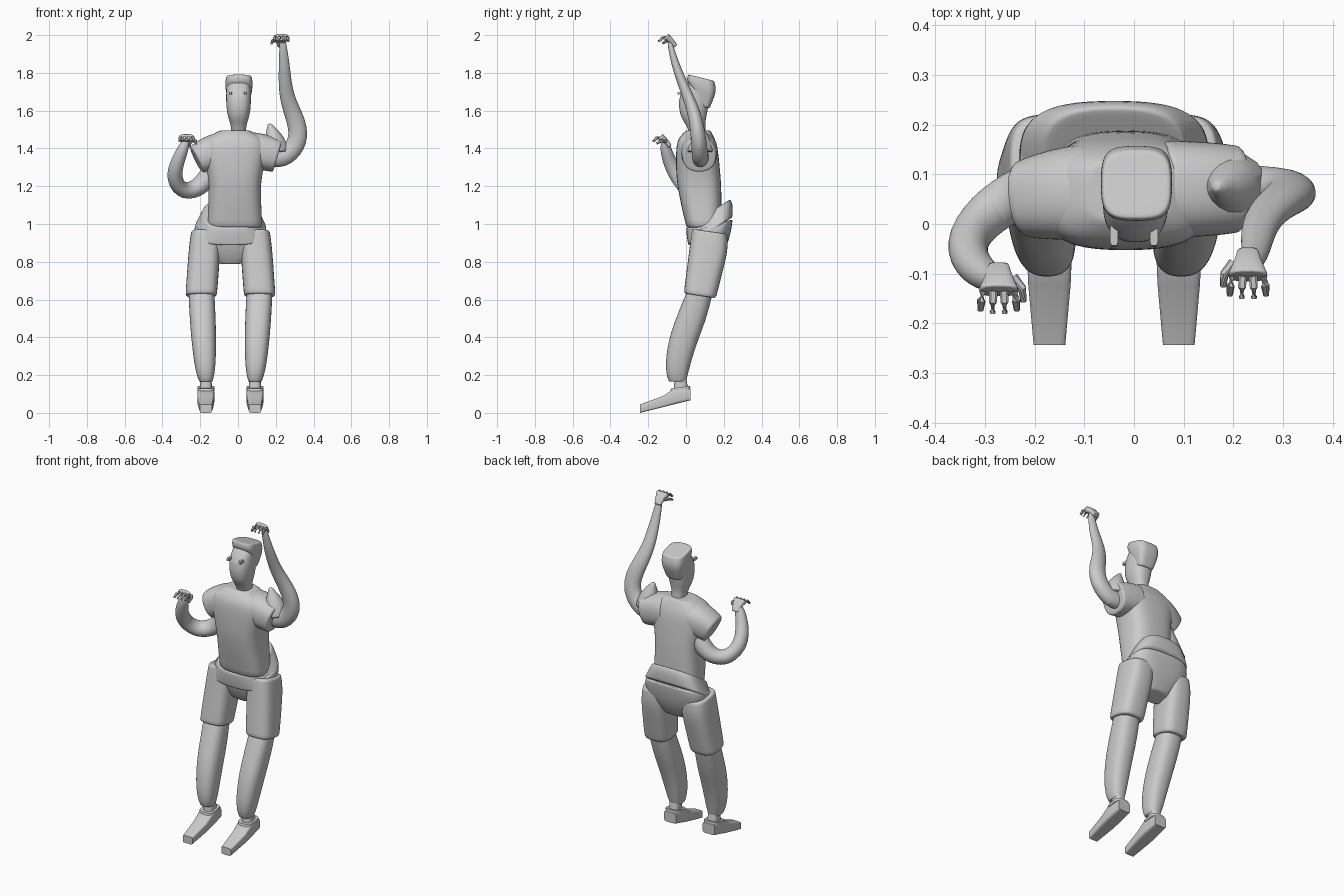
import bpy, bmesh, math
from mathutils import Vector

old = bpy.data.objects.get("Cube")
if old:
    bpy.data.objects.remove(old)

grey = bpy.data.materials.new("plain grey")
grey.use_nodes = True
grey.diffuse_color = (.6, .6, .6, 1)
grey.node_tree.nodes["Principled BSDF"].inputs["Base Color"].default_value = grey.diffuse_color

hips_x = -.04  # centre line of the lower body
sides = {"right": -1, "left": 1}


def squircle(sides_count, power):
    """Unit cross-section: a circle that grows squarer as the power rises."""
    for i in range(sides_count):
        angle = math.tau * (i + .5) / sides_count
        yield [math.copysign(abs(t) ** (2 / power), t) for t in (math.cos(angle), math.sin(angle))]


def loft(name, rings, power=2, sides_count=16, smooth=2):
    """Skin over rings of (centre, half axis, half axis), with crisp flat ends."""
    def shrunk(ring):
        centre, across, along = ring
        return centre, across * .95, along * .95

    rings = [shrunk(rings[0]), *rings, shrunk(rings[-1])]
    bm = bmesh.new()
    loops = [[bm.verts.new(centre + across * p + along * q)
              for p, q in squircle(sides_count, power)]
             for centre, across, along in rings]
    for lower, upper in zip(loops, loops[1:]):
        for i in range(sides_count):
            bm.faces.new((lower[i - 1], lower[i], upper[i], upper[i - 1]))
    bm.faces.new(loops[0])
    bm.faces.new(loops[-1])
    bmesh.ops.recalc_face_normals(bm, faces=bm.faces)
    mesh = bpy.data.meshes.new(name)
    bm.to_mesh(mesh)
    bm.free()
    mesh.materials.append(grey)
    part = bpy.data.objects.new(name, mesh)
    bpy.context.collection.objects.link(part)
    if smooth:
        part.modifiers.new("smooth", 'SUBSURF').levels = smooth
    bpy.ops.object.select_all(action='DESELECT')
    part.select_set(True)
    bpy.context.view_layer.objects.active = part
    bpy.ops.object.shade_smooth_by_angle(angle=math.radians(40))


def stack(name, rows, x_low, x_high=None, tilt=0, power=3, **options):
    """Rows of (height, half width, front, back) from the bottom up; tilt lifts the back."""
    x_high = x_low if x_high is None else x_high
    bottom, top = rows[0][0], rows[-1][0]
    rings = []
    for height, width, front, back in rows:
        x = x_low + (x_high - x_low) * (height - bottom) / (top - bottom)
        depth = (back - front) / 2
        rings.append((Vector((x, front + depth, height)),
                      Vector((width, 0, 0)), Vector((0, depth, depth * tilt))))
    loft(name, rings, power, **options)


def limb(name, path, start, end, flat=1, **options):
    """Tube along a path; it thins faster towards the end and may be flattened."""
    points = [Vector(p) for p in path]
    last = len(points) - 1
    rings = []
    for i, point in enumerate(points):
        heading = (points[min(i + 1, last)] - points[max(i - 1, 0)]).normalized()
        reference = Vector((0, 1, 0)) if abs(heading.y) < .9 else Vector((0, 0, 1))
        across = heading.cross(reference).normalized()
        radius = start + (end - start) * (i / last) ** 2
        rings.append((point, across * radius, across.cross(heading) * radius * flat))
    loft(name, rings, **options)


def hand(side, wrist, thumb_side):
    """Palm bent forward from the wrist, four hooked fingers and a thumb."""
    wrist = Vector(wrist)
    knuckles = wrist + Vector((0, -.03, .02))
    limb(side + "_palm", [wrist + Vector((0, .02, -.03)), wrist, knuckles],
         .022, .042, flat=.5, power=3, smooth=1)
    finger = dict(start=.009, end=.006, power=3, sides_count=8, smooth=0)
    for i in range(4):
        offset = (i - 1.5) * .021
        reach = .045 - abs(offset) / 4
        base = knuckles + Vector((offset, 0, -.004))
        limb(f"{side}_finger_{i + 1}", [base, base + Vector((offset / 9, -reach / 2, 0)),
                                        base + Vector((offset / 6, -reach, -.018))], **finger)
    base = wrist + Vector((thumb_side * .03, 0, 0))
    limb(side + "_thumb", [base, base + Vector((thumb_side * .017, -.025, 0)),
                           base + Vector((thumb_side * .02, -.05, -.014))], **finger)


# shirt body, broad at the shoulders
stack("shirt", [(.98, .15, 0, .19), (1.2, .135, -.05, .19), (1.3, .155, -.055, .18),
                (1.41, .18, -.055, .17), (1.46, .15, -.04, .15), (1.495, .08, 0, .13)], -.017)

# sleeves: a drooping one on the right, a flared one with a raised fold on the left
limb("right_sleeve", [(-.08, .065, 1.39), (-.15, .06, 1.375), (-.22, .05, 1.34)],
     .1, .08, power=2.4)
limb("left_sleeve", [(.06, .07, 1.39), (.14, .07, 1.38), (.21, .07, 1.36)],
     .1, .09, power=2.4)
limb("left_sleeve_fold", [(.2, .075, 1.38), (.195, .075, 1.45), (.165, .075, 1.53)],
     .08, .01, sides_count=8, smooth=1)

# arms
limb("right_arm", [(-.13, .08, 1.29), (-.2, .08, 1.19), (-.29, .03, 1.165), (-.34, -.03, 1.23),
                   (-.33, -.08, 1.31), (-.29, -.11, 1.4), (-.275, -.11, 1.44)], .055, .02)
limb("left_arm", [(.13, .08, 1.37), (.24, .075, 1.34), (.315, .07, 1.42), (.32, .06, 1.51),
                  (.285, .04, 1.6), (.25, 0, 1.7), (.245, -.06, 1.85), (.237, -.085, 1.96)],
     .06, .018, flat=.75)
hand("right", (-.272, -.105, 1.44), 1)
hand("left", (.229, -.075, 1.97), -1)

# head leaning forward to the face, capped by hair with a short brim
stack("head", [(1.45, .038, .03, .11), (1.53, .04, 0, .1), (1.57, .062, -.035, .11),
               (1.68, .07, -.046, .13), (1.76, .06, .02, .13)], .003, power=2.5)
stack("hair", [(1.62, .05, .06, .125), (1.7, .07, .03, .156), (1.74, .074, 0, .16),
               (1.775, .07, .01, .15)], .005, tilt=-.25, power=3.5)
for side, sign in sides.items():
    stack(side + "_eye", [(1.685, .008, -.046, 0), (1.7, .008, -.044, 0)],
          sign * .04, power=5, sides_count=8, smooth=0)

# seat of the shorts, and the waistband that climbs towards the back
stack("shorts_seat", [(.8, .07, .08, .18), (.86, .15, .05, .22), (.93, .2, .03, .24),
                      (.99, .19, .015, .25)], hips_x, tilt=.3)
stack("waistband", [(.96, .2, .01, .25), (1.03, .16, 0, .25), (1.055, .148, 0, .235)],
      hips_x, tilt=.65)

for side, sign in sides.items():
    foot_x = hips_x + sign * .13
    knee_x = hips_x + sign * .155
    # shorts leg, bare lower leg and ankle
    stack(side + "_shorts_leg", [(.62, .085, -.014, .16), (.76, .085, .005, .195),
                                 (.88, .085, .02, .225), (.96, .08, .03, .22)],
          knee_x, foot_x, tilt=-.15)
    stack(side + "_lower_leg", [(.165, .035, -.09, 0), (.2, .048, -.105, .01),
                                (.28, .06, -.11, .03), (.4, .067, -.09, .07),
                                (.5, .07, -.055, .11), (.66, .07, .01, .15)],
          foot_x, knee_x, power=2.5)
    stack(side + "_ankle", [(.08, .036, -.07, .02), (.2, .03, -.06, 0)],
          foot_x, sides_count=12, smooth=1)
    stack(side + "_strap", [(.118, .046, -.085, .024), (.136, .045, -.08, .022)],
          foot_x, tilt=.15, power=4, smooth=0)
    # wedge shoe on a sloping sole
    rings = []
    for y, width, top in ((.025, .04, .13), (-.07, .045, .125), (-.12, .043, .09), (-.243, .032, .045)):
        sole = (y + .243) / 4
        rings.append((Vector((foot_x, y, (sole + top) / 2)),
                      Vector((width, 0, 0)), Vector((0, 0, (top - sole) / 2))))
    loft(side + "_shoe", rings, power=7, smooth=0)
